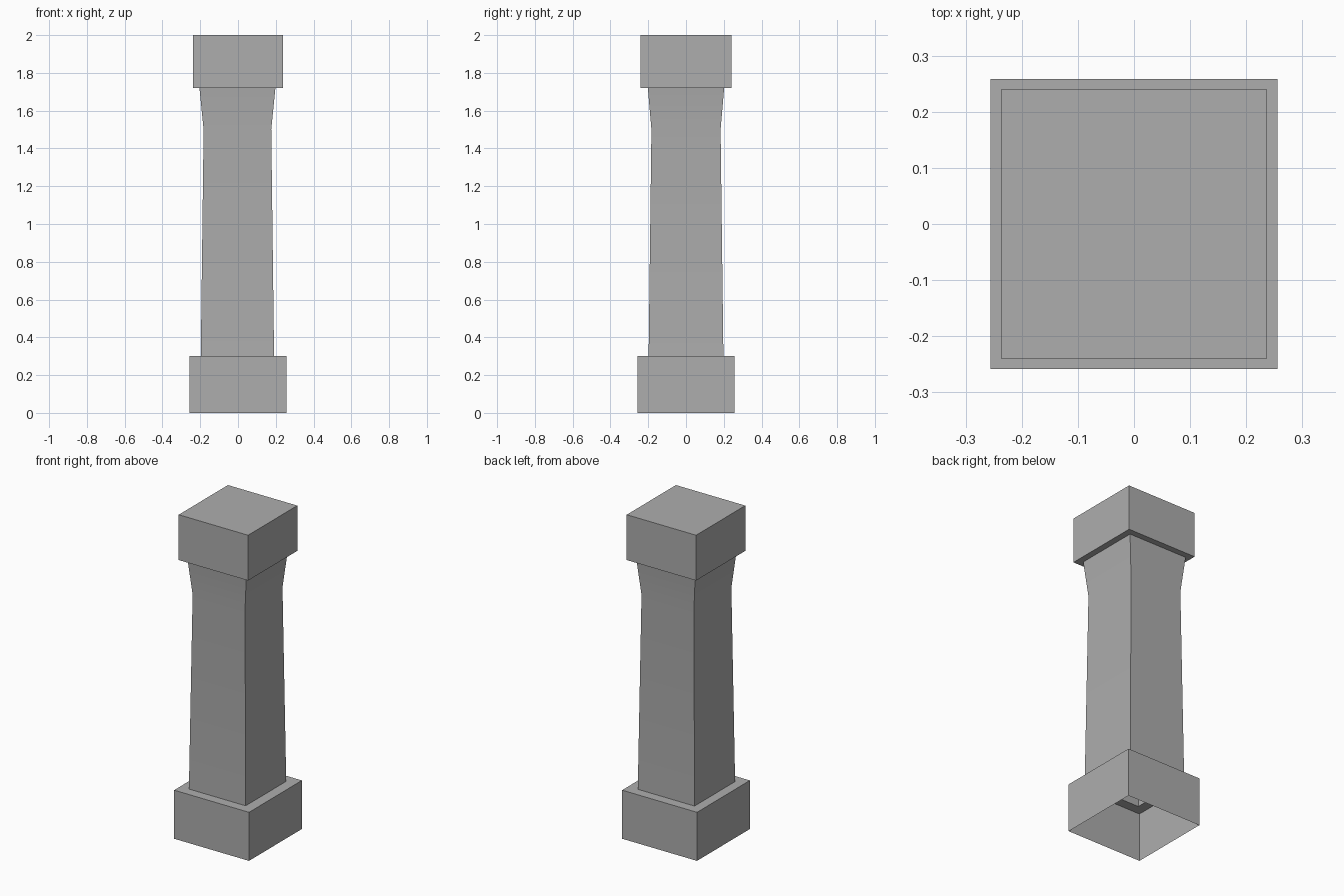
import bpy
import bmesh

# Remove the default cube
cube = bpy.data.objects.get("Cube")
if cube:
    bpy.data.objects.remove(cube)

# Single plain stone colour
stone = bpy.data.materials.new("grey stone")
stone.use_nodes = True
colour = (0.42, 0.42, 0.42, 1)
stone.diffuse_color = colour
stone.node_tree.nodes["Principled BSDF"].inputs["Base Color"].default_value = colour


def square_loft(name, profile, cap_top=False):
    """Loft rectangular rings given as (half x, half y, height, x shift)."""
    bm = bmesh.new()
    rings = []
    for hx, hy, z, dx in profile:
        corners = [(-1, -1), (1, -1), (1, 1), (-1, 1)]
        rings.append([bm.verts.new((sx * hx + dx, sy * hy, z)) for sx, sy in corners])
    for low, high in zip(rings, rings[1:]):
        for i in range(4):
            j = (i + 1) % 4
            bm.faces.new((low[i], low[j], high[j], high[i]))
    if cap_top:
        bm.faces.new(rings[-1])
    mesh = bpy.data.meshes.new(name)
    bm.to_mesh(mesh)
    bm.free()
    mesh.materials.append(stone)
    obj = bpy.data.objects.new(name, mesh)
    bpy.context.collection.objects.link(obj)
    bpy.ops.object.select_all(action="DESELECT")
    obj.select_set(True)
    bpy.context.view_layer.objects.active = obj
    bpy.ops.object.shade_smooth_by_angle()
    return obj


# Shaft rings: foot, neck and flared head
foot = (0.194, 0.198, 0.30, -0.003)
neck = (0.179, 0.183, 1.50, -0.003)
head = (0.201, 0.202, 1.72, -0.003)

# Hollow plinth, open below, with a ledge reaching in to the shaft
square_loft("plinth", [(0.256, 0.258, 0, 0), (0.256, 0.258, 0.30, 0), foot])

# Tapered hollow shaft
square_loft("shaft", [foot, neck, head])

# Capital block with an underside ledge
square_loft("capital", [head, (0.237, 0.240, 1.72, 0), (0.237, 0.240, 2, 0)], cap_top=True)
